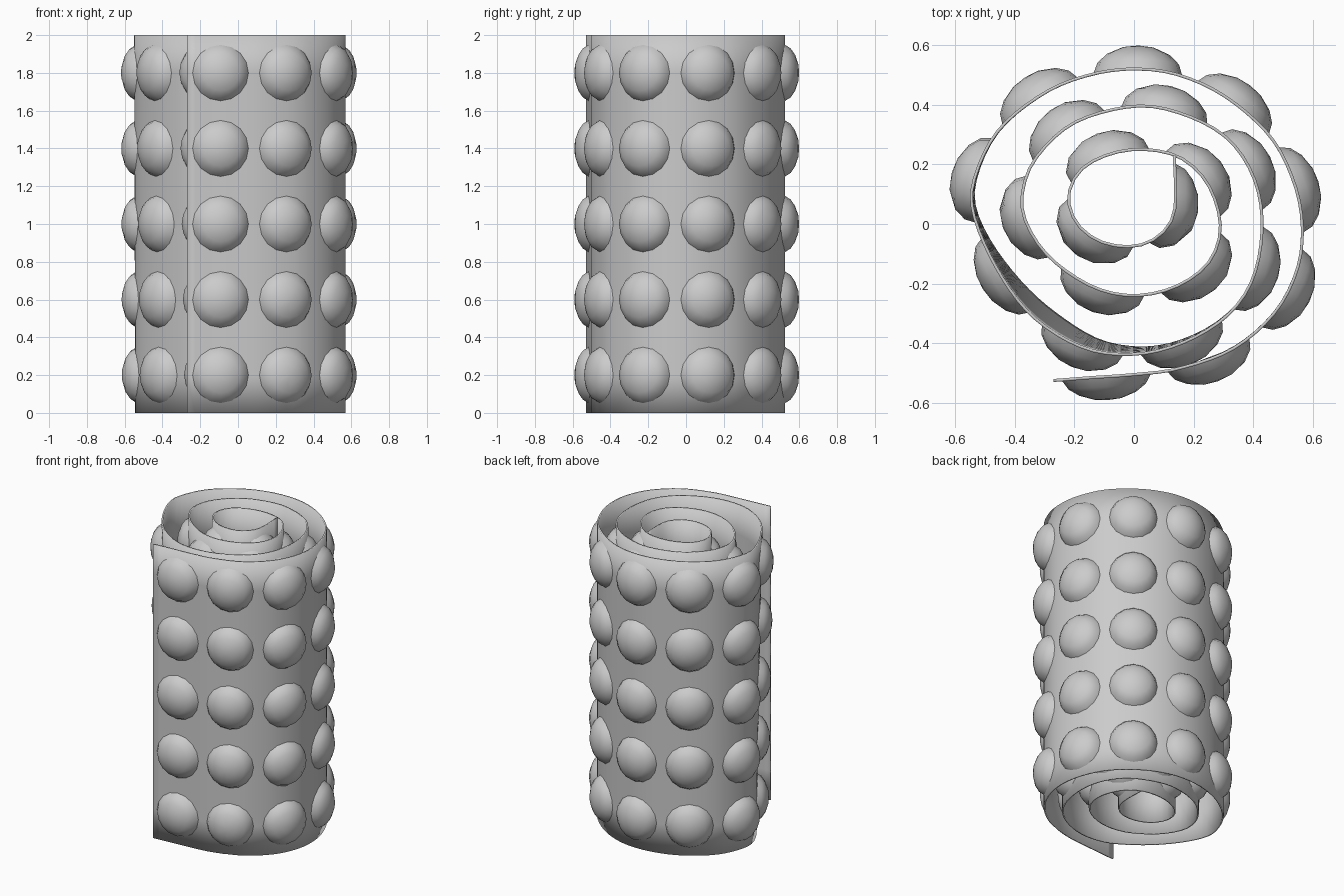
import bpy, bmesh, math
from mathutils import Vector

if "Cube" in bpy.data.objects:
    bpy.data.objects.remove(bpy.data.objects["Cube"])

H = 2.0
PITCH = 0.4       # vertical bubble spacing
# spiral seen from above, from the inner end outwards
PATH = [(.135, .23), (.137, .05), (.09, -.035), (0, -.075), (-.11, -.06), (-.19, 0),
        (-.22, .09), (-.18, .18), (-.08, .235), (.04, .25), (.16, .22), (.25, .13),
        (.29, -.01), (.25, -.13), (.14, -.21), (0, -.24), (-.14, -.21), (-.28, -.115),
        (-.36, 0), (-.375, .1), (-.33, .22), (-.2, .34), (0, .395), (.16, .37),
        (.31, .29), (.4, .16), (.43, 0), (.4, -.18), (.31, -.31), (.16, -.40),
        (0, -.437), (-.17, -.415), (-.34, -.31), (-.46, -.15), (-.54, .04), (-.53, .17),
        (-.45, .32), (-.3, .44), (-.15, .5), (0, .52), (.15, .50), (.31, .425),
        (.46, .29), (.54, .13), (.565, -.02), (.545, -.16), (.47, -.3), (.33, -.42),
        (.15, -.485), (0, -.505), (-.14, -.515), (-.27, -.525)]
pts = [Vector(p) for p in PATH]


def catmull(p, i, t):
    a, b = p[max(i - 1, 0)], p[i]
    c, d = p[i + 1], p[min(i + 2, len(p) - 1)]
    return 0.5 * (2 * b + (c - a) * t + (2 * a - 5 * b + 4 * c - d) * t * t
                  + (3 * b - a - 3 * c + d) * t ** 3)


fine = [catmull(pts, i, k / 10) for i in range(len(pts) - 1) for k in range(10)] + [pts[-1]]
arc = [0.0]
for a, b in zip(fine, fine[1:]):
    arc.append(arc[-1] + (b - a).length)
L = arc[-1]


def along(s):
    s = min(max(s, 0), L)
    lo, hi = 0, len(arc) - 1
    while hi - lo > 1:
        m = (lo + hi) // 2
        lo, hi = (m, hi) if arc[m] <= s else (lo, m)
    return fine[lo].lerp(fine[hi], (s - arc[lo]) / (arc[hi] - arc[lo]))


def roll(s, z, h):
    """Map flat sheet coordinates (length, height, lift) onto the roll."""
    p = along(s)
    t = (along(s + .025) - along(s - .025)).normalized()
    n = Vector((-t.y, t.x))
    # outer turn leans inward towards the bottom at the front left
    lean = 0.0
    if s > L * .5:
        d = (p - Vector((-.30, -.33))).length
        if p.y > -.46:
            lean = .055 * math.exp(-(d / .33) ** 2) * (1 - z / H)
    q = p + n * (h - lean)
    return (q.x, q.y, z)


def finish(bm, name, angle):
    bmesh.ops.recalc_face_normals(bm, faces=bm.faces)
    me = bpy.data.meshes.new(name)
    bm.to_mesh(me)
    bm.free()
    ob = bpy.data.objects.new(name, me)
    bpy.context.collection.objects.link(ob)
    bpy.ops.object.select_all(action='DESELECT')
    ob.select_set(True)
    bpy.context.view_layer.objects.active = ob
    bpy.ops.object.shade_smooth_by_angle(angle=math.radians(angle))
    return ob


columns = round(L / 0.36)
step = L / columns

# rolled backing sheet
bm = bmesh.new()
n = columns * 8
rows = [[bm.verts.new(roll(L * i / n, H * j / 10, 0)) for j in range(11)] for i in range(n + 1)]
for a, b in zip(rows, rows[1:]):
    for j in range(10):
        bm.faces.new((a[j], b[j], b[j + 1], a[j + 1]))
sheet = finish(bm, "rolled_sheet", 40)
mod = sheet.modifiers.new("thickness", 'SOLIDIFY')
mod.thickness = 0.01
mod.offset = 0

# air bubbles, domes bent along the roll
PROFILE = [(.15, .002), (.13, .034), (.095, .058), (.045, .075)]
SEG = 16
bm = bmesh.new()
for c in range(columns):
    for r in range(5):
        s0, z0 = (c + .5) * step, (r + .5) * PITCH
        rings = [[bm.verts.new(roll(s0 + rad * math.cos(k * math.tau / SEG),
                                    z0 + rad * math.sin(k * math.tau / SEG), h))
                  for k in range(SEG)] for rad, h in PROFILE]
        tip = bm.verts.new(roll(s0, z0, .079))
        for a, b in zip(rings, rings[1:]):
            for k in range(SEG):
                m = (k + 1) % SEG
                bm.faces.new((a[k], a[m], b[m], b[k]))
        for k in range(SEG):
            bm.faces.new((rings[-1][k], rings[-1][(k + 1) % SEG], tip))
finish(bm, "air_bubbles", 60)
